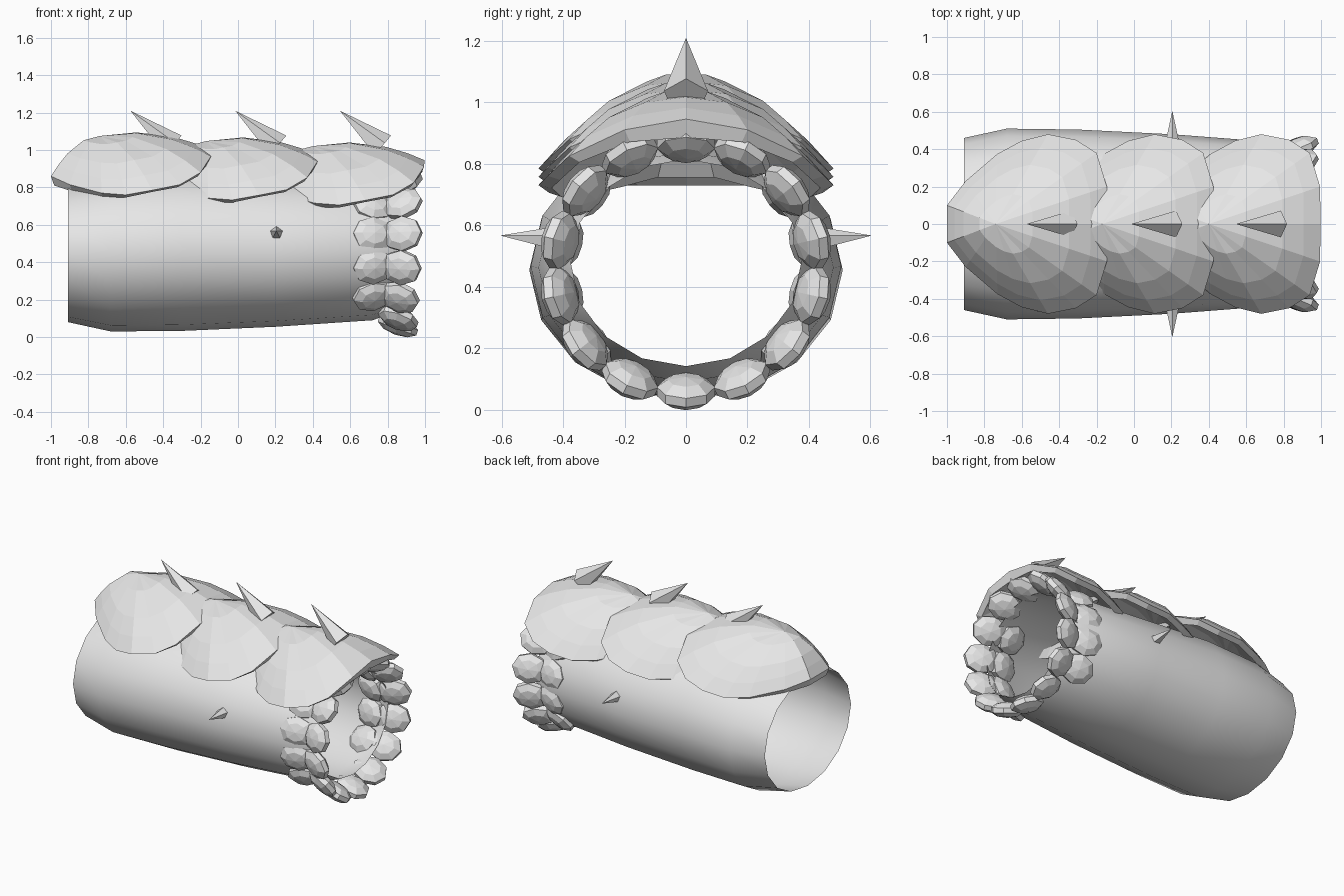
import bpy, bmesh, math
from mathutils import Vector, Matrix

if "Cube" in bpy.data.objects:
    bpy.data.objects.remove(bpy.data.objects["Cube"])

GREY = (0.8, 0.8, 0.8, 1)
mat = bpy.data.materials.new("light grey")
mat.use_nodes = True
mat.diffuse_color = GREY
mat.node_tree.nodes["Principled BSDF"].inputs["Base Color"].default_value = GREY


def finish(name, bm, smooth=False):
    bmesh.ops.recalc_face_normals(bm, faces=bm.faces)
    me = bpy.data.meshes.new(name)
    bm.to_mesh(me)
    bm.free()
    me.materials.append(mat)
    for p in me.polygons:
        p.use_smooth = smooth
    ob = bpy.data.objects.new(name, me)
    bpy.context.collection.objects.link(ob)
    return ob


def bridge(bm, a, b):
    n = len(a)
    for i in range(n):
        j = (i + 1) % n
        bm.faces.new((a[i], a[j], b[j], b[i]))


# Open sleeve: x, half width, bottom, top of each section
sections = [(-.91, .46, .08, .83), (-.68, .51, .03, .88), (-.3, .505, .033, .9),
            (.2, .48, .055, .87), (.72, .44, .09, .84), (.86, .375, .142, .815)]
SIDES = 16
bm = bmesh.new()
rings = []
for x, w, lo, hi in sections:
    ring = []
    for i in range(SIDES):
        a = math.tau * i / SIDES
        ring.append(bm.verts.new((x, w * math.sin(a),
                                  (lo + hi) / 2 - (hi - lo) / 2 * math.cos(a))))
    rings.append(ring)
for a, b in zip(rings, rings[1:]):
    bridge(bm, a, b)
finish("sleeve", bm, smooth=True)

# Egg shaped domed plates: one half of the rim, mirrored, fanned around a pole
half_rim = [(-.145, .2, .965), (-.2, .38, .88), (-.31, .45, .815), (-.46, .48, .785),
            (-.6, .445, .76), (-.73, .375, .77), (-.9, .23, .815), (-1, .1, .86)]
rim = [Vector(p) for p in [(-.143, 0, 1)] + half_rim]
rim += [Vector((x, -y, z)) for x, y, z in reversed(half_rim)]
pole_point = Vector((-.74, 0, 1.075))


def plate(name, offset):
    bm = bmesh.new()
    n = len(rim)
    edges = []
    for inner in (False, True):
        def vert(p, side):
            p = p.copy()
            if inner:
                p.x = -.57 + (p.x + .57) * .96
                p.y *= .91
                p.z -= .06 - .05 * side
            return bm.verts.new(p + offset)

        pole = vert(pole_point, 0)
        loops = []
        for r in (.33, .66, .85, 1):
            loop = []
            for q in rim:
                side = abs(q.y) / .48
                p = pole_point.lerp(q, r)
                p.z += (.2 + .08 * side) * r * (1 - r)
                loop.append(vert(p, side * r))
            loops.append(loop)
        for i in range(n):
            bm.faces.new((pole, loops[0][i], loops[0][(i + 1) % n]))
        for a, b in zip(loops, loops[1:]):
            bridge(bm, a, b)
        edges.append(loops[-1])
    bridge(bm, *edges)
    finish(name, bm)


# Spikes: five sided cones from a base point to a tip
def spike(name, base, tip, radius):
    base, tip = Vector(base), Vector(tip)
    axis = tip - base
    turn = axis.to_track_quat('Z', 'Y').to_matrix().to_4x4()
    bm = bmesh.new()
    bmesh.ops.create_cone(bm, cap_ends=True, segments=5, radius1=radius, radius2=0,
                          depth=axis.length,
                          matrix=Matrix.Translation((base + tip) / 2) @ turn)
    finish(name, bm)


for k, place in enumerate(("rear", "middle", "front")):
    step = .56 * k
    plate(place + "_plate", Vector((.57 * k, 0, -.027 * k)))
    spike(place + "_plate_spike", (-.35 + step, 0, 1.02), (-.575 + step, 0, 1.21), .075)
for side, s in (("left", 1), ("right", -1)):
    spike(side + "_side_spike", (.205, s * .38, .552), (.205, s * .605, .567), .052)

# Inner pad under the rear plate
bm = bmesh.new()
bmesh.ops.create_cone(bm, cap_ends=True, segments=8, radius1=.22, radius2=.3, depth=.06,
                      matrix=Matrix.Translation((-.6, 0, .76)))
finish("inner_pad", bm)


# Cuff studs: flattened faceted balls set around the sleeve end
def stud(name, a, x, radius, tilt):
    bm = bmesh.new()
    bmesh.ops.create_uvsphere(bm, u_segments=8, v_segments=5, radius=1)
    bm.transform(Matrix.Translation((x, .018 * math.sin(a), .462))
                 @ Matrix.Rotation(a, 4, 'X')
                 @ Matrix.Translation((0, 0, -radius))
                 @ Matrix.Rotation(math.radians(tilt), 4, 'Y')
                 @ Matrix.Diagonal((.115, .1, .05, 1)))
    finish(name, bm)


STUDS = 14
for i in range(STUDS):
    a = math.tau * i / STUDS
    stud("cuff_stud_%02d" % (i + 1), a, .88 - .025 * max(0, math.cos(a)), .402, 20)
    # A second row lines the inside of both side walls
    if abs(math.cos(a)) < .65:
        stud("inner_stud_%02d" % (i + 1), a, .72, .385, -15)
